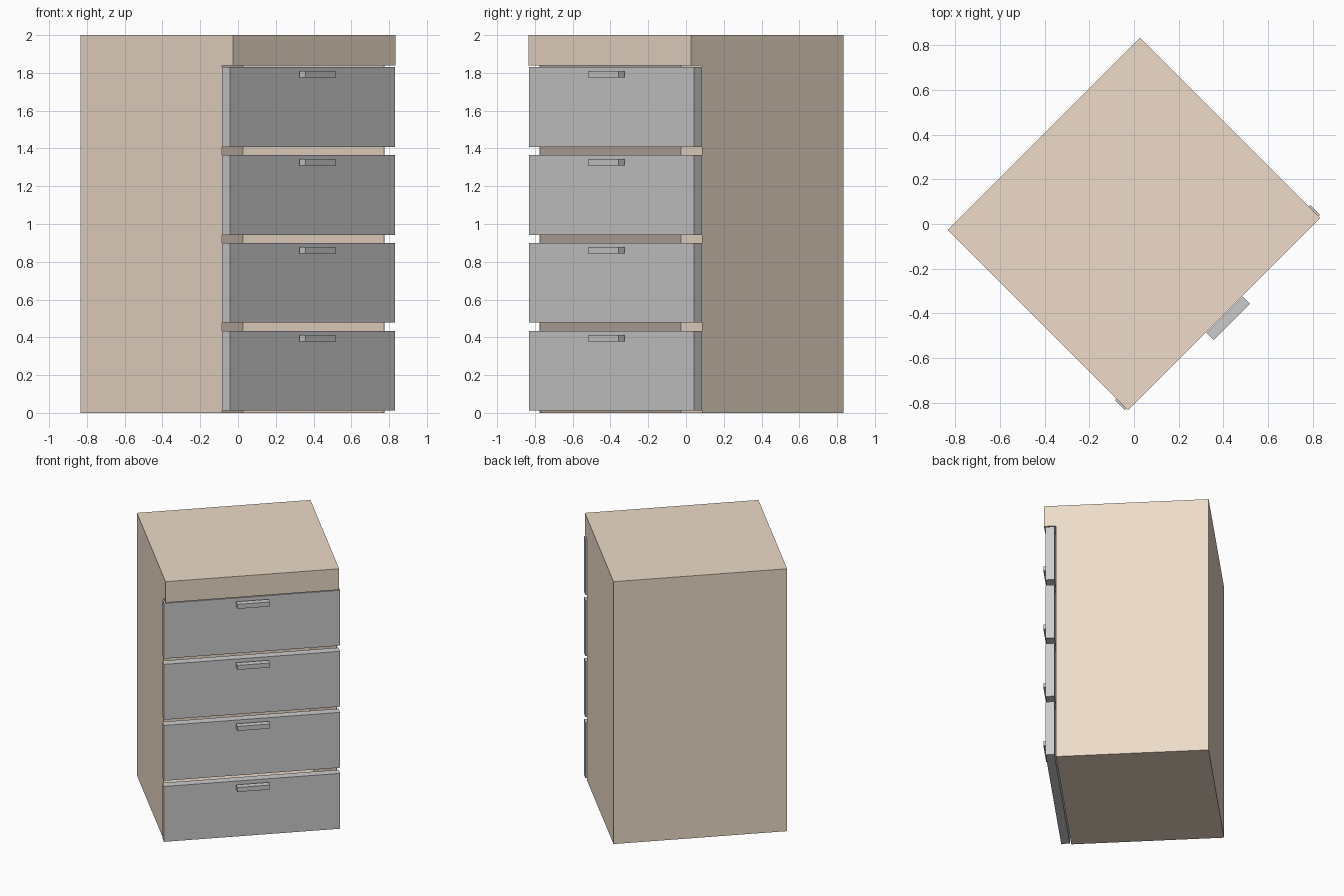
import bpy, bmesh
from math import radians
from mathutils import Matrix, Vector

if "Cube" in bpy.data.objects:
    bpy.data.objects.remove(bpy.data.objects["Cube"])

TURN = radians(45)          # the whole cabinet stands turned 45 degrees
HALF_W = 0.609
FRONT, RECESS = -0.571, -0.488

wood = bpy.data.materials.new("wood")
wood.diffuse_color = (0.85, 0.71, 0.58, 1)
wood.use_nodes = True
wood.node_tree.nodes["Principled BSDF"].inputs["Base Color"].default_value = wood.diffuse_color


def add_object(name, bm):
    bmesh.ops.recalc_face_normals(bm, faces=bm.faces)
    mesh = bpy.data.meshes.new(name)
    bm.to_mesh(mesh)
    bm.free()
    obj = bpy.data.objects.new(name, mesh)
    obj.rotation_euler.z = TURN
    bpy.context.collection.objects.link(obj)
    return obj


def box(name, lo, hi):
    lo, hi = Vector(lo), Vector(hi)
    bm = bmesh.new()
    bmesh.ops.create_cube(bm, size=1, matrix=Matrix.Translation((lo + hi) / 2)
                          @ Matrix.Diagonal((*(hi - lo), 1)))
    return add_object(name, bm)


# Cabinet: side profile with overhanging top, extruded across the width
profile = [(-FRONT, 0), (RECESS, 0), (RECESS, 1.84),
           (FRONT, 1.84), (FRONT, 2), (-FRONT, 2)]
bm = bmesh.new()
side = bm.faces.new([bm.verts.new((-HALF_W, y, z)) for y, z in profile])
new = bmesh.ops.extrude_face_region(bm, geom=[side], use_keep_orig=True)["geom"]
bmesh.ops.translate(bm, vec=(2 * HALF_W, 0, 0),
                    verts=[g for g in new if isinstance(g, bmesh.types.BMVert)])
bmesh.ops.recalc_face_normals(bm, faces=bm.faces)
# Open front behind the drawers
opening = [f for f in bm.faces if all(abs(v.co.y - RECESS) < 1e-4 for v in f.verts)]
bmesh.ops.delete(bm, geom=opening, context='FACES_ONLY')
cabinet = add_object("cabinet_body", bm)
cabinet.data.materials.append(wood)
shell = cabinet.modifiers.new("thin_walls", 'SOLIDIFY')
shell.thickness = 0.004
shell.offset = -1

# Four drawer fronts, each with a bar handle
for i in range(4):
    z = 0.012 + 0.4653 * i
    box(f"drawer_front_{i + 1}", (-0.618, -0.559, z), (0.618, -0.498, z + 0.422))
    box(f"drawer_handle_{i + 1}", (-0.114, -0.619, z + 0.367), (0.114, -0.574, z + 0.401))
